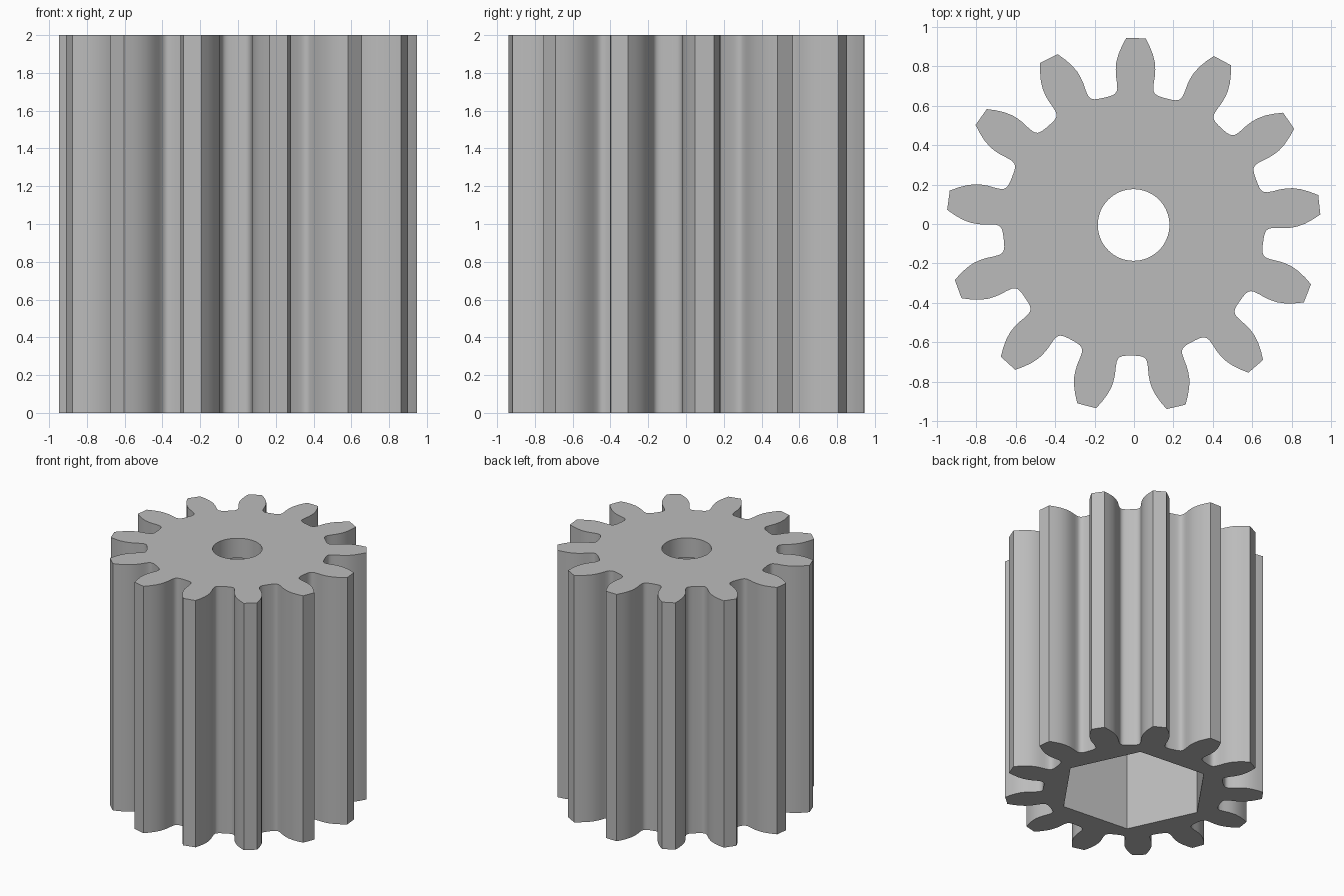
import bpy, bmesh
from math import cos, sin, pi, radians

TEETH, HEIGHT = 13, 2.0
CENTRE = (-0.002, -0.005)
TOOTH_ANGLE = radians(89.3)
SOCKET_TOP = 1.84

cube = bpy.data.objects.get("Cube")
if cube:
    bpy.data.objects.remove(cube, do_unlink=True)

grey = bpy.data.materials.new("plain grey")
grey.use_nodes = True
colour = (0.5, 0.5, 0.5, 1)
grey.diffuse_color = colour
grey.node_tree.nodes["Principled BSDF"].inputs["Base Color"].default_value = colour


def prism(name, polar, z0, z1):
    """Extrude a closed outline of (radius, angle) points from z0 to z1."""
    bm = bmesh.new()
    base = bm.faces.new([bm.verts.new((CENTRE[0] + r * cos(a), CENTRE[1] + r * sin(a), z0))
                         for r, a in polar])
    top = bmesh.ops.extrude_face_region(bm, geom=[base])["geom"]
    bmesh.ops.translate(bm, vec=(0, 0, z1 - z0),
                        verts=[v for v in top if isinstance(v, bmesh.types.BMVert)])
    bmesh.ops.recalc_face_normals(bm, faces=bm.faces)
    mesh = bpy.data.meshes.new(name)
    bm.to_mesh(mesh)
    bm.free()
    mesh.materials.append(grey)
    obj = bpy.data.objects.new(name, mesh)
    bpy.context.collection.objects.link(obj)
    return obj


def regular(sides, radius, start=0.0):
    return [(radius, start + 2 * pi * i / sides) for i in range(sides)]


# Half tooth from root to tip: radius, angle from the tooth's centre line
half = [(0.664, 0.215), (0.666, 0.185), (0.669, 0.168), (0.675, 0.150), (0.685, 0.138),
        (0.70, 0.131), (0.73, 0.129), (0.765, 0.130), (0.797, 0.1263), (0.83, 0.1186),
        (0.87, 0.1013), (0.91, 0.078), (0.95, 0.052)]
tooth = [(r, -a) for r, a in half] + [(r, a) for r, a in reversed(half)]
outline = [(r, a + TOOTH_ANGLE + 2 * pi * i / TEETH) for i in range(TEETH) for r, a in tooth]
gear = prism("gear", outline, 0, HEIGHT)

# Hexagonal socket from below, and a round bore through the top wall
cutters = [prism("socket_cutter", regular(6, 0.567, radians(-5)), -0.1, SOCKET_TOP),
           prism("bore_cutter", regular(64, 0.182), SOCKET_TOP - 0.1, HEIGHT + 0.1)]
for cutter in cutters:
    cutter.hide_render = True
    cutter.hide_set(True)
    cut = gear.modifiers.new(cutter.name, "BOOLEAN")
    cut.operation = "DIFFERENCE"
    cut.solver = "EXACT"
    cut.object = cutter

# Apply the cuts, then smooth the flanks and keep the tips and rims sharp
bpy.ops.object.select_all(action="DESELECT")
gear.select_set(True)
bpy.context.view_layer.objects.active = gear
for cutter in cutters:
    bpy.ops.object.modifier_apply(modifier=cutter.name)
    bpy.data.objects.remove(cutter, do_unlink=True)
bpy.ops.object.shade_smooth_by_angle(angle=radians(35))
